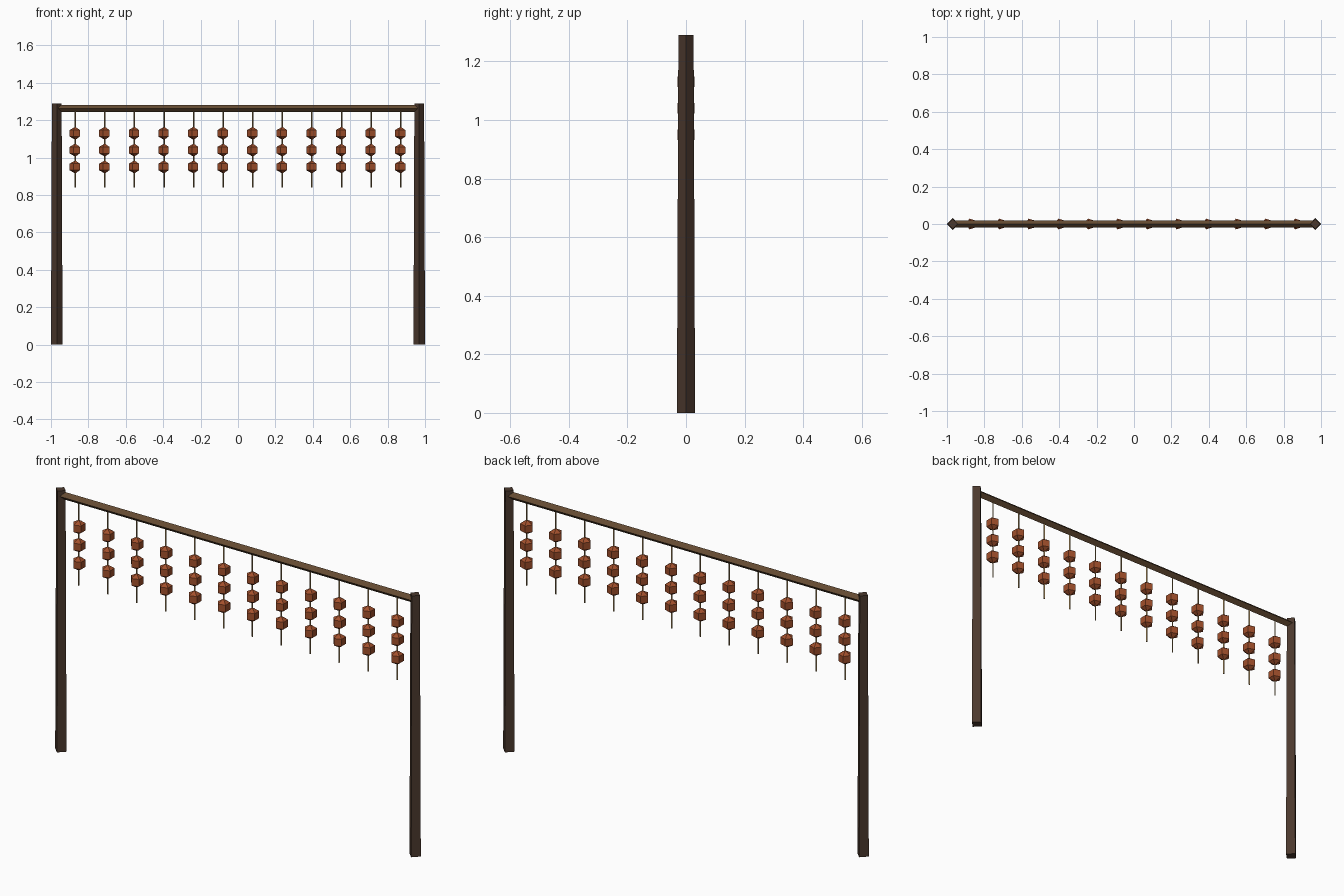
import bpy
from math import pi

if "Cube" in bpy.data.objects:
    bpy.data.objects.remove(bpy.data.objects["Cube"])


def material(name, rgb):
    m = bpy.data.materials.new(name)
    m.diffuse_color = (*rgb, 1)
    m.use_nodes = True
    m.node_tree.nodes["Principled BSDF"].inputs["Base Color"].default_value = m.diffuse_color
    return m


POST = material("dark_wood", (0.07, 0.04, 0.026))
BEAM = material("beam_wood", (0.13, 0.07, 0.032))
CORD = material("cord", (0.33, 0.22, 0.09))
FRUIT = material("dried_fruit", (0.36, 0.08, 0.025))


def rod(name, mat, sides, r1, r2, length, loc, rot=(0, 0, 0)):
    bpy.ops.mesh.primitive_cone_add(vertices=sides, radius1=r1, radius2=r2,
                                    depth=length, location=loc, rotation=rot)
    ob = bpy.context.object
    ob.name = name
    ob.data.materials.append(mat)
    return ob


# Tapered square posts, corner forward
for side, x in (("left", -0.969), ("right", 0.969)):
    rod(side + "_post", POST, 4, 0.031, 0.026, 1.29, (x, 0, 0.645))

# Diamond-section crossbar
rod("crossbar", BEAM, 4, 0.019, 0.019, 1.938, (0, 0, 1.263), (0, pi / 2, 0))

# Twelve cords, each threaded through three five-sided fruits
COUNT, REACH = 12, 0.87
for i in range(COUNT):
    x = -REACH + 2 * REACH * i / (COUNT - 1)
    rod(f"cord_{i + 1}", CORD, 4, 0.004, 0.004, 0.42, (x, 0, 1.05))
    for j in range(3):
        bpy.ops.mesh.primitive_uv_sphere_add(
            segments=5, ring_count=3, radius=0.035,
            location=(x, 0, 1.13 - 0.09 * j), rotation=(0, 0, pi / 2))
        fruit = bpy.context.object
        fruit.name = f"fruit_{i + 1}_{j + 1}"
        fruit.data.materials.append(FRUIT)
